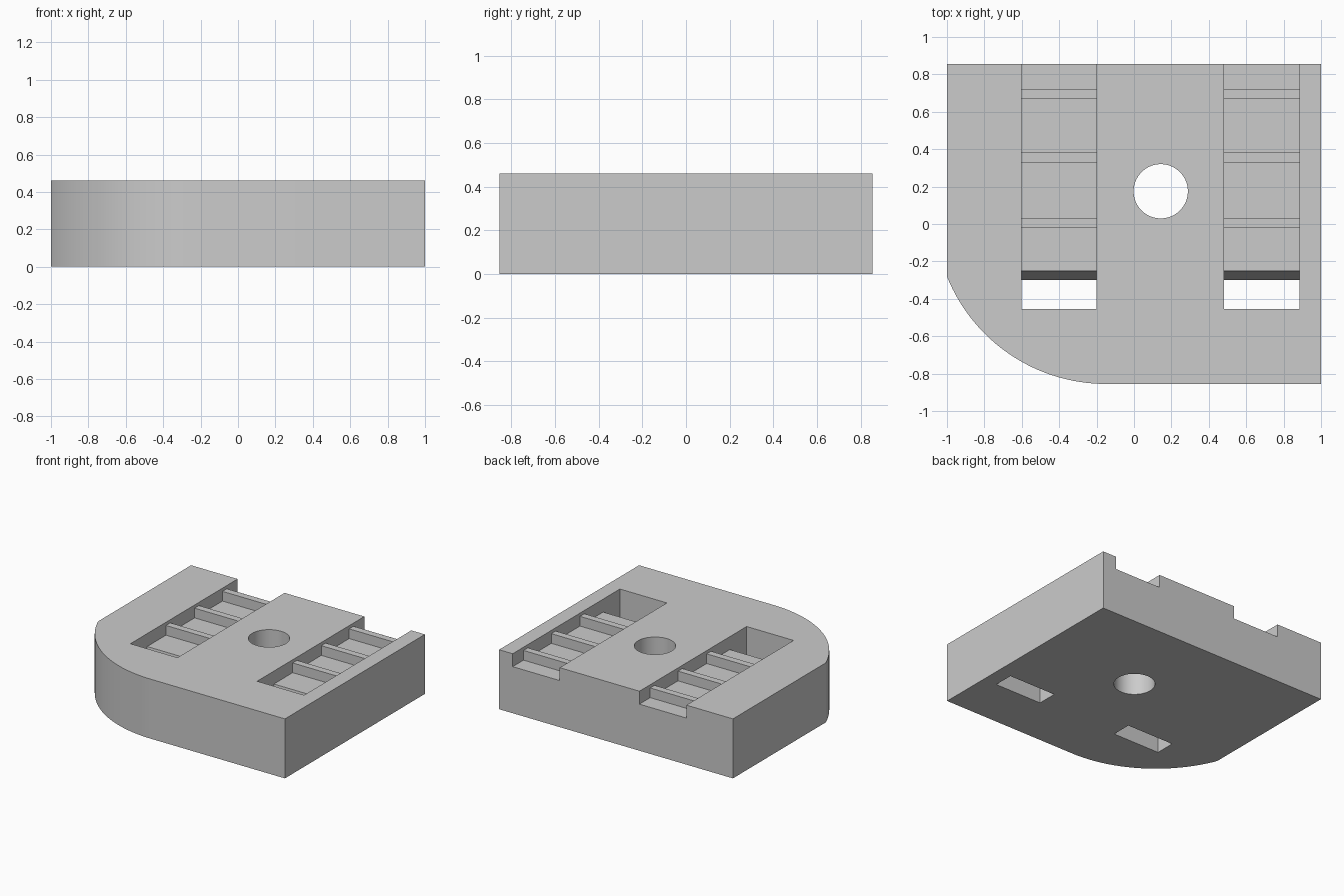
import bpy
import bmesh
import math
from mathutils import Vector

cube = bpy.data.objects.get("Cube")
if cube:
    bpy.data.objects.remove(cube, do_unlink=True)

HEIGHT = 0.46
HALF_X, HALF_Y = 1.0, 0.855
FLOOR_Z, RIB_Z = 0.36, 0.435

grey = bpy.data.materials.new("plain grey")
grey.use_nodes = True
grey.diffuse_color = (0.6, 0.6, 0.6, 1)
grey.node_tree.nodes["Principled BSDF"].inputs["Base Color"].default_value = (0.6, 0.6, 0.6, 1)


def prism(name, points, offset):
    """Extrude a closed outline of 3D points along an offset."""
    bm = bmesh.new()
    face = bm.faces.new([bm.verts.new(p) for p in points])
    grown = bmesh.ops.extrude_face_region(bm, geom=[face])["geom"]
    verts = [g for g in grown if isinstance(g, bmesh.types.BMVert)]
    bmesh.ops.translate(bm, verts=verts, vec=Vector(offset))
    bmesh.ops.recalc_face_normals(bm, faces=bm.faces)
    mesh = bpy.data.meshes.new(name)
    bm.to_mesh(mesh)
    bm.free()
    mesh.materials.append(grey)
    obj = bpy.data.objects.new(name, mesh)
    bpy.context.collection.objects.link(obj)
    return obj


def cut(target, cutter):
    mod = target.modifiers.new("cut", "BOOLEAN")
    mod.operation = "DIFFERENCE"
    mod.solver = "EXACT"
    mod.object = cutter
    bpy.context.view_layer.objects.active = target
    bpy.ops.object.modifier_apply(modifier=mod.name)
    bpy.data.objects.remove(cutter, do_unlink=True)


# Block outline with one large rounded corner
radius = 0.916
cx, cy = -0.15, -HALF_Y + radius
start = math.acos((cx + HALF_X) / radius)
steps = 32
outline = [(HALF_X, -HALF_Y, 0), (HALF_X, HALF_Y, 0), (-HALF_X, HALF_Y, 0)]
for i in range(steps + 1):
    a = math.pi + start + (math.pi / 2 - start) * i / steps
    outline.append((cx + radius * math.cos(a), cy + radius * math.sin(a), 0))
block = prism("block", outline, (0, 0, HEIGHT))

# Ribbed slot: through opening at the front, sloped lip, floor with ribs
profile = [(-0.455, 0.6), (-0.455, -0.072), (-0.31, -0.072), (-0.25, FLOOR_Z)]
for rib_front in (-0.02, 0.33, 0.67):
    rib_back = rib_front + 0.053
    profile += [(rib_front, FLOOR_Z), (rib_front, RIB_Z),
                (rib_back, RIB_Z), (rib_back, FLOOR_Z)]
profile += [(1.0, FLOOR_Z), (1.0, 0.6)]
for left, right in ((-0.602, -0.2), (0.482, 0.884)):
    cut(block, prism("slot_cutter", [(left, y, z) for y, z in profile],
                     (right - left, 0, 0)))

# Round through hole
sides = 64
circle = [(0.143 + 0.145 * math.cos(math.tau * i / sides),
           0.175 + 0.145 * math.sin(math.tau * i / sides), -0.1)
          for i in range(sides)]
cut(block, prism("hole_cutter", circle, (0, 0, 0.8)))

# Smooth the curved walls, keep every real edge sharp
bpy.ops.object.select_all(action="DESELECT")
block.select_set(True)
bpy.context.view_layer.objects.active = block
bpy.ops.object.shade_smooth_by_angle(angle=math.radians(7))
